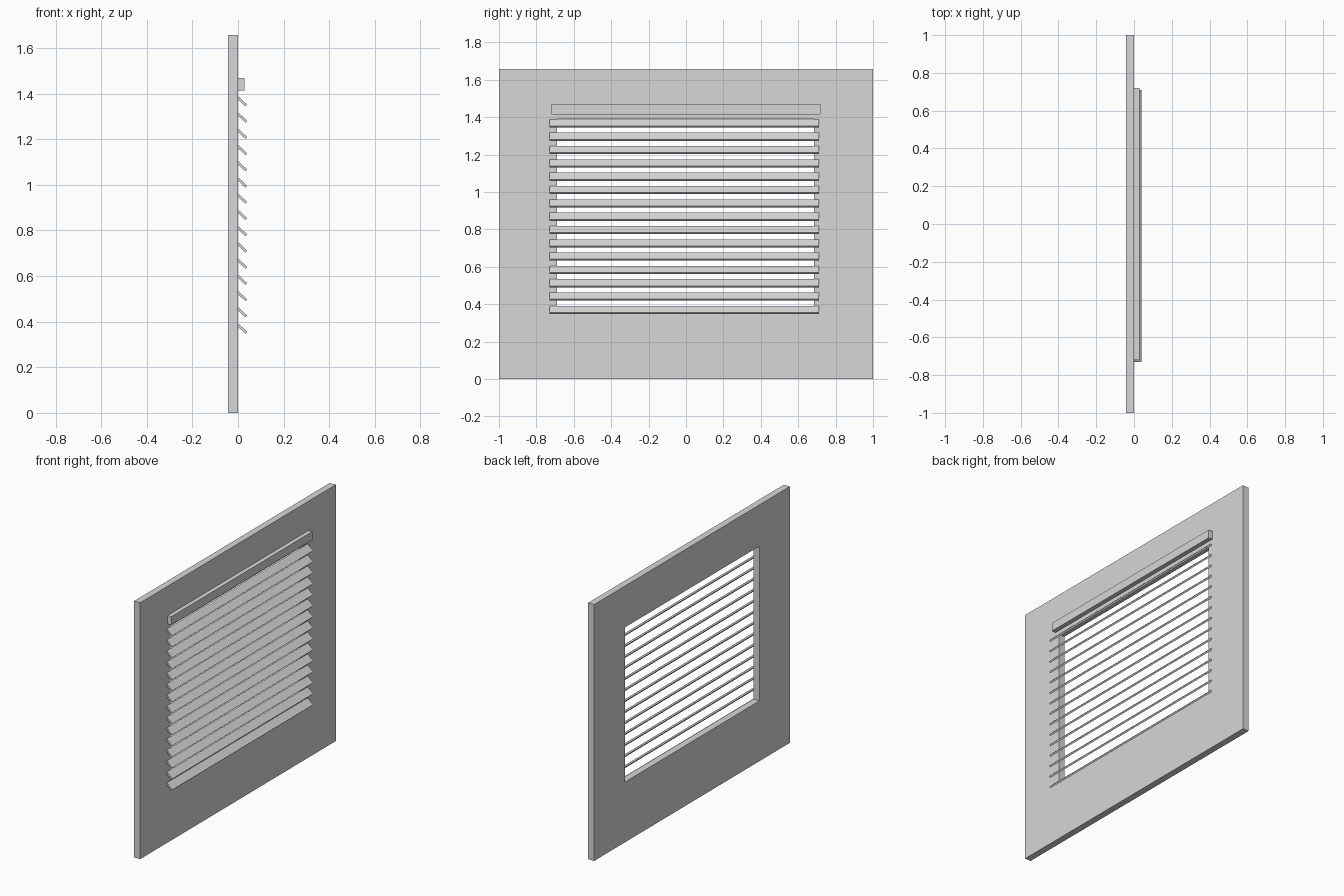
import bpy, bmesh, math
from mathutils import Matrix, Vector

cube = bpy.data.objects.get("Cube")
if cube:
    bpy.data.objects.remove(cube, do_unlink=True)

# Single plain grey
grey = bpy.data.materials.new("light_grey")
grey.use_nodes = True
colour = (0.68, 0.68, 0.68, 1)
grey.diffuse_color = colour
grey.node_tree.nodes["Principled BSDF"].inputs["Base Color"].default_value = colour


def finish(name, bm):
    bmesh.ops.recalc_face_normals(bm, faces=bm.faces)
    mesh = bpy.data.meshes.new(name)
    bm.to_mesh(mesh)
    bm.free()
    mesh.materials.append(grey)
    obj = bpy.data.objects.new(name, mesh)
    bpy.context.collection.objects.link(obj)
    return obj


def box(name, centre, size, tilt=0):
    bm = bmesh.new()
    bmesh.ops.create_cube(bm, size=1)
    bm.transform(Matrix.Translation(centre) @ Matrix.Rotation(tilt, 4, 'Y')
                 @ Matrix.Diagonal((*size, 1)))
    return finish(name, bm)


def rectangle(bm, x, y0, y1, z0, z1):
    corners = [(y0, z0), (y1, z0), (y1, z1), (y0, z1)]
    return [bm.verts.new((x, y, z)) for y, z in corners]


# Wall panel with a rectangular opening
WALL_BACK, WALL_FACE = -0.043, 0.0
bm = bmesh.new()
outer = rectangle(bm, WALL_BACK, -1, 1, 0, 1.658)
inner = rectangle(bm, WALL_BACK, -0.69, 0.685, 0.39, 1.39)
ring = []
for i in range(4):
    j = (i + 1) % 4
    ring.append(bm.faces.new((outer[i], outer[j], inner[j], inner[i])))
new = bmesh.ops.extrude_face_region(bm, geom=ring, use_keep_orig=True)["geom"]
bmesh.ops.translate(bm, vec=Vector((WALL_FACE - WALL_BACK, 0, 0)),
                    verts=[v for v in new if isinstance(v, bmesh.types.BMVert)])
finish("wall_panel", bm)

# Head rail above the opening
box("head_rail", (0.014, 0, 1.442), (0.028, 1.438, 0.054))

# Tilted slats, outer edge lower
for i in range(15):
    box(f"slat_{i + 1:02d}", (0.0175, -0.01, 1.366 - i * 0.0712),
        (0.052, 1.44, 0.011), math.radians(43))
